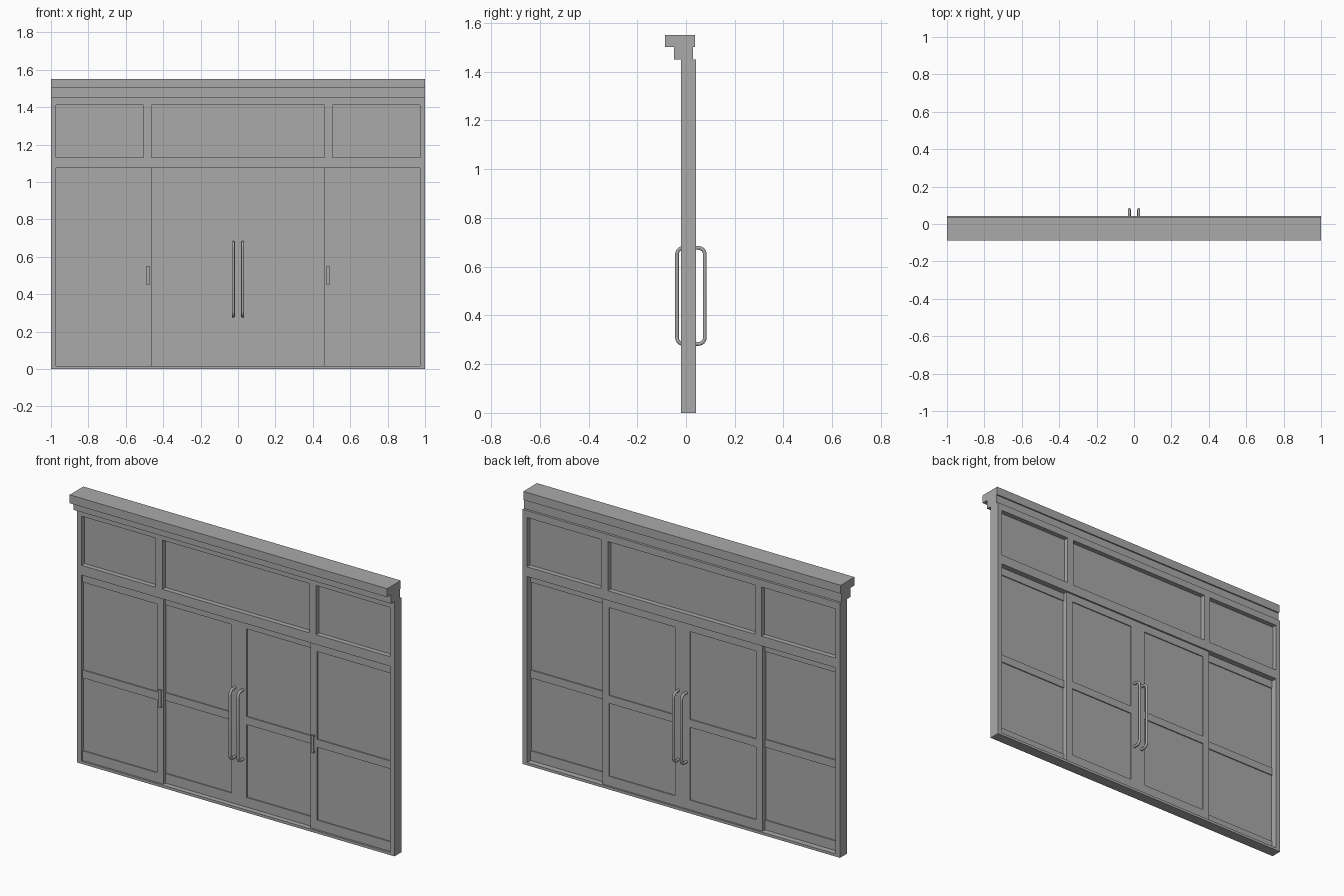
import bpy
import math
from mathutils import Vector

cube = bpy.data.objects.get("Cube")
if cube:
    bpy.data.objects.remove(cube, do_unlink=True)

grey = bpy.data.materials.new("metal_grey")
grey.use_nodes = True
grey.diffuse_color = (0.4, 0.4, 0.4, 1)
grey.node_tree.nodes["Principled BSDF"].inputs["Base Color"].default_value = grey.diffuse_color


def box(name, x, y, z):
    """Box from (low, high) ranges on each axis."""
    bpy.ops.mesh.primitive_cube_add(size=1)
    ob = bpy.context.object
    ob.name = name
    for v in ob.data.vertices:
        v.co = Vector([r[0] + (c + 0.5) * (r[1] - r[0]) for c, r in zip(v.co, (x, y, z))])
    ob.data.materials.append(grey)
    return ob


def pair(name, x, y, z):
    """Left and right copies of a box given on the +x side."""
    box("left_" + name, x, y, z)
    box("right_" + name, (-x[1], -x[0]), y, z)


# Main levels
FRAME = (-0.02, 0.042)
SILL, RAIL_LOW, RAIL_TOP, HEAD, TOP = 0.015, 1.075, 1.13, 1.41, 1.45
JAMB, MULL_OUT, MULL_IN, MEET = 0.972, 0.505, 0.463, 0.048

# Outer frame and transom bar
pair("jamb", (JAMB, 1), FRAME, (0, TOP))
box("sill", (-JAMB, JAMB), FRAME, (0, SILL))
box("head_rail", (-JAMB, JAMB), FRAME, (HEAD, TOP))
box("transom_bar", (-JAMB, JAMB), FRAME, (RAIL_LOW, RAIL_TOP))
pair("transom_mullion", (MULL_IN, MULL_OUT), FRAME, (RAIL_TOP, HEAD))
box("transom_glass", (-JAMB, JAMB), (0.008, 0.014), (RAIL_TOP, HEAD))

# Stepped cornice
box("cornice_lower", (-1, 1), (-0.05, 0.028), (TOP, 1.502))
box("cornice_upper", (-1, 1), (-0.087, 0.036), (1.502, 1.55))


def leaf(name, x, y, stiles):
    """Glazed leaf: rails across, stiles upright, thin pane in the middle."""
    for part, z in (("bottom_rail", (SILL, 0.07)), ("middle_rail", (0.485, 0.53)),
                    ("top_rail", (1.03, RAIL_LOW))):
        pair(name + "_" + part, x, y, z)
    for i, s in enumerate(stiles):
        pair(name + "_stile_%d" % (i + 1), s, y, (SILL, RAIL_LOW))
    pair(name + "_glass", x, (y[0] + 0.006, y[1] - 0.006), (SILL, RAIL_LOW))


# Side leaves run in the front track, doors in the rear track
leaf("side_leaf", (MULL_IN, JAMB), (-0.009, 0.009), [(MULL_IN, MULL_OUT)])
leaf("door", (0, MULL_OUT), (0.009, 0.032), [(0, MEET), (MULL_IN, MULL_OUT)])

# Small flat pulls on the side leaves
pair("side_pull", (0.472, 0.49), (-0.019, -0.014), (0.45, 0.55))
for z in (0.45, 0.54):
    pair("side_pull_post", (0.472, 0.49), (-0.014, -0.009), (z, z + 0.01))


def handle(name, x, y_door, y_out):
    """Tall D-shaped tube handle with rounded corners."""
    r, low, high = 0.026, 0.283, 0.677
    d = math.copysign(1, y_out - y_door)
    pts = [(x, y_door, low)]
    for z, start in ((low + r, -90), (high - r, 0)):
        for i in range(7):
            a = math.radians(start + i * 15)
            pts.append((x, y_out - d * r + d * r * math.cos(a), z + r * math.sin(a)))
    pts.append((x, y_door, high))
    cu = bpy.data.curves.new(name, "CURVE")
    cu.dimensions = "3D"
    cu.bevel_depth = 0.008
    cu.bevel_resolution = 3
    cu.use_fill_caps = True
    sp = cu.splines.new("POLY")
    sp.points.add(len(pts) - 1)
    for p, co in zip(sp.points, pts):
        p.co = (*co, 1)
    ob = bpy.data.objects.new(name, cu)
    bpy.context.collection.objects.link(ob)
    cu.materials.append(grey)
    bpy.ops.object.select_all(action="DESELECT")
    ob.select_set(True)
    bpy.context.view_layer.objects.active = ob
    bpy.ops.object.convert(target="MESH")
    bpy.ops.object.shade_smooth_by_angle(angle=math.radians(40))


# Door handles on both faces
for side, x in (("left", 0.025), ("right", -0.025)):
    handle(side + "_front_handle", x, 0.012, -0.037)
    handle(side + "_back_handle", x, 0.029, 0.077)
